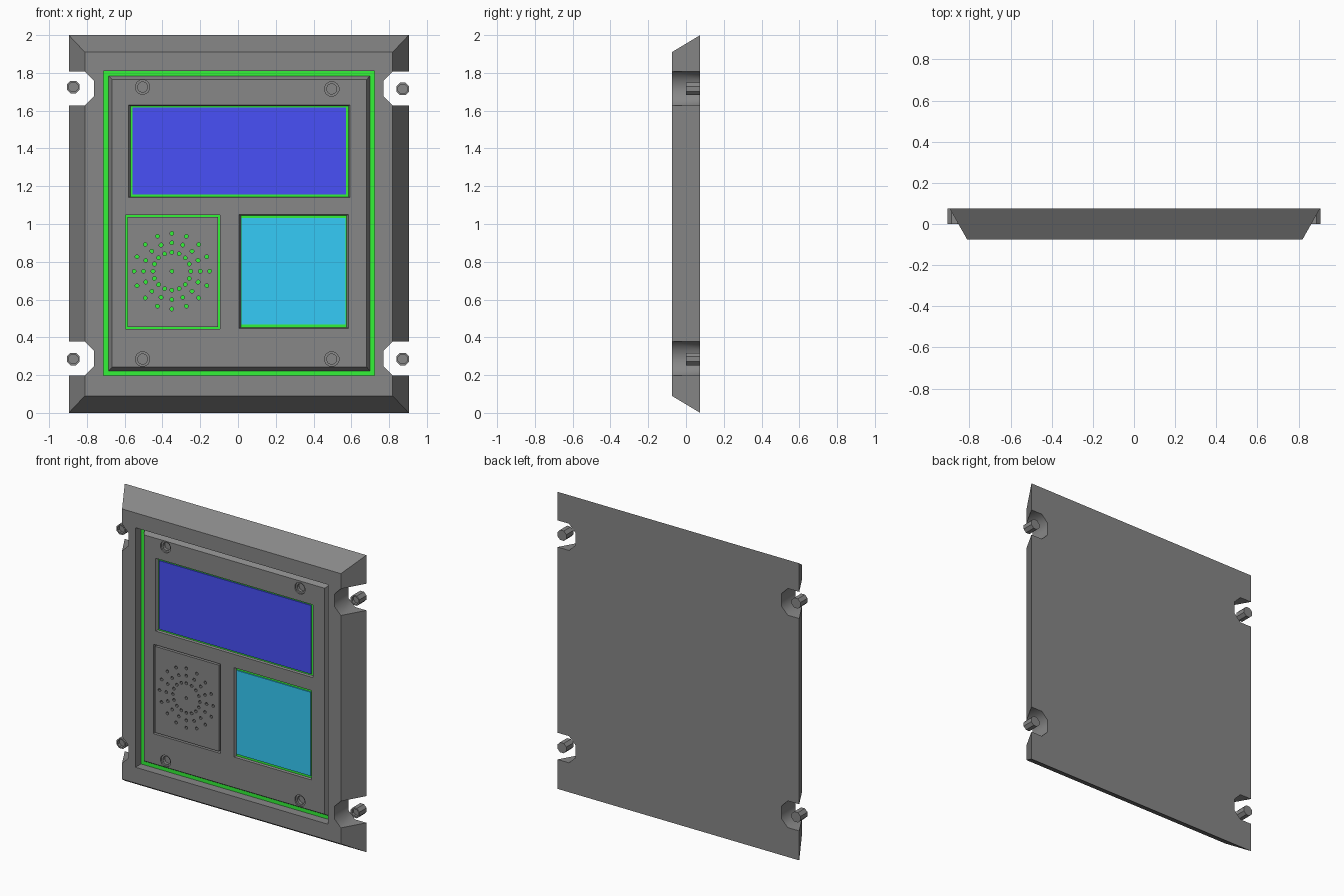
import bpy, bmesh
from math import cos, sin, pi, radians

if "Cube" in bpy.data.objects:
    bpy.data.objects.remove(bpy.data.objects["Cube"])

GREY = (0.245, 0.245, 0.245, 1)
GREEN = (0.034, 0.9, 0.04, 1)
BLUE = (0.065, 0.08, 0.93, 1)
CYAN = (0.035, 0.6, 0.93, 1)
FRONT = -0.05   # front plane of the inner panel
SHIFT = 0.004   # small sideways offset of the whole unit


def rect(x0, x1, z0, z1):
    return [(x0, z0), (x1, z0), (x1, z1), (x0, z1)]


def ngon(x, z, r, n=8):
    return [(x + r * cos(2 * pi * (i + .5) / n), z + r * sin(2 * pi * (i + .5) / n)) for i in range(n)]


def material(name, color):
    mat = bpy.data.materials.new(name)
    mat.diffuse_color = color
    mat.use_nodes = True
    mat.node_tree.nodes["Principled BSDF"].inputs["Base Color"].default_value = mat.diffuse_color
    return mat


grey, green, blue, cyan = (material(*m) for m in (
    ("grey", GREY), ("green", GREEN), ("blue", BLUE), ("cyan", CYAN)))


def build(name, parts, mat=grey):
    """Each part is a list of (y, outline) rings lofted together and capped."""
    bm = bmesh.new()
    for rings in parts:
        loops = [[bm.verts.new((x + SHIFT, y, z)) for x, z in pts] for y, pts in rings]
        n = len(loops[0])
        for a, b in zip(loops, loops[1:]):
            for i in range(n):
                j = (i + 1) % n
                bm.faces.new((a[i], a[j], b[j], b[i]))
        bm.faces.new(loops[0])
        bm.faces.new(loops[-1])
    bmesh.ops.recalc_face_normals(bm, faces=bm.faces)
    me = bpy.data.meshes.new(name)
    bm.to_mesh(me)
    bm.free()
    me.materials.append(mat)
    ob = bpy.data.objects.new(name, me)
    bpy.context.collection.objects.link(ob)
    return ob


def cut(ob, parts):
    cutter = build("cutter", parts)
    cutter.hide_render = True
    mod = ob.modifiers.new("cut", 'BOOLEAN')
    mod.operation, mod.solver, mod.object = 'DIFFERENCE', 'EXACT', cutter
    bpy.context.view_layer.objects.active = ob
    bpy.ops.object.modifier_apply(modifier=mod.name)
    bpy.data.objects.remove(cutter)


def straight(pts, y0=-.2, y1=.2):
    return [(y0, pts), (y1, pts)]


# bevelled housing with a recess and four rounded side notches
housing = build("housing", [[(.075, rect(-.9, .9, 0, 2)), (-.075, rect(-.815, .815, .09, 1.91))]])
cut(housing, [straight(rect(-.715, .718, .197, 1.81), y1=0)])
notches = []
for s in (-1, 1):
    for z in (.288, 1.718):
        notches.append(straight([(s * x, z + dz) for x, dz in (
            (1, -.09), (.815, -.09), (.767, -.042), (.767, .042), (.815, .09), (1, .09))]))
cut(housing, notches)
housing.select_set(True)
bpy.context.view_layer.objects.active = housing
bpy.ops.object.shade_smooth_by_angle(angle=radians(50))
housing.select_set(False)

# green board filling the recess floor
build("circuit_board", [straight(rect(-.716, .719, .196, 1.811), -.016, .01)], green)

# inner panel with window openings and stepped screw holes
panel = build("inner_panel", [[(-.005, rect(-.695, .7, .215, 1.79)), (FRONT, rect(-.67, .677, .243, 1.765))]])
openings = [straight(rect(-.6, -.1, .445, 1.047))]
for outer, inner in (((-.585, .59, 1.14, 1.63), (-.572, .58, 1.145, 1.625)),
                     ((0, .58, .448, 1.05), (.012, .57, .453, 1.045))):
    openings.append([(-.2, rect(*outer)), (FRONT, rect(*outer)), (-.03, rect(*inner)), (.1, rect(*inner))])
for x, z in ((-.509, .285), (.492, .285), (-.509, 1.725), (.492, 1.715)):
    openings.append([(-.2, ngon(x, z, .039, 12)), (-.04, ngon(x, z, .039, 12)),
                     (-.04, ngon(x, z, .027, 12)), (-.02, ngon(x, z, .027, 12))])
cut(panel, openings)

# display and touch screens, each with a green backing rim
for name, outer, inner, mat in (
        ("display_screen", (-.573, .581, 1.144, 1.626), (-.563, .569, 1.155, 1.617), blue),
        ("touch_pad", (.011, .571, .452, 1.046), (.015, .565, .468, 1.032), cyan)):
    build(name + "_backing", [straight(rect(*outer), -.035, -.008)], green)
    build(name, [straight(rect(*inner), -.042, -.02)], mat)

# speaker plate with a centre hole and three rings of holes
speaker = build("speaker_plate", [straight(rect(-.589, -.111, .456, 1.036), FRONT, -.01)])
spots = [(-.354, .75)] + [(-.354 + r * cos(k * pi / 8), .75 + r * sin(k * pi / 8))
                          for r in (.1, .15, .2) for k in range(16)]
cut(speaker, [straight(ngon(x, z, .0105)) for x, z in spots])

# socket-head mounting bolts standing in the notches
for side, x in (("left", -.876), ("right", .868)):
    for level, z in (("lower", .285), ("upper", 1.725 if x < 0 else 1.715)):
        build(f"{side}_{level}_bolt", [[(.075, ngon(x, z, .036)), (0, ngon(x, z, .036)),
                                        (0, ngon(x, z, .026)), (.02, ngon(x, z, .026))]])
